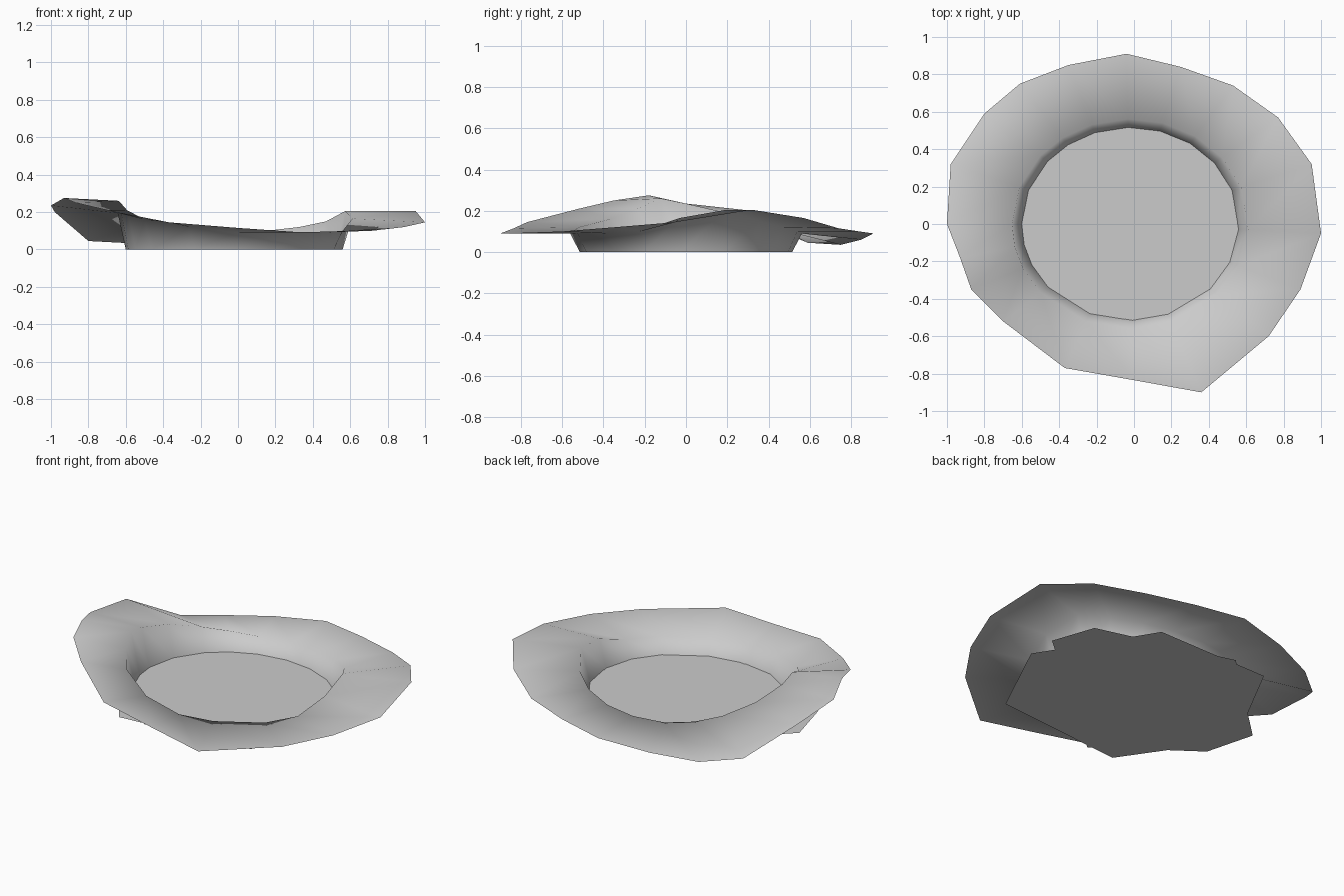
import bpy
import bmesh
from math import atan2, cos, sin, radians

default_cube = bpy.data.objects.get("Cube")
if default_cube:
    bpy.data.objects.remove(default_cube, do_unlink=True)

# One plain grey for the whole piece
stone = bpy.data.materials.new("stone_grey")
stone.use_nodes = True
grey = (0.6, 0.6, 0.6, 1)
stone.diffuse_color = grey
stone.node_tree.nodes["Principled BSDF"].inputs["Base Color"].default_value = grey


def make_object(name, bm):
    """Turn a bmesh into a named object with the stone material."""
    mesh = bpy.data.meshes.new(name)
    bm.to_mesh(mesh)
    bm.free()
    mesh.materials.append(stone)
    obj = bpy.data.objects.new(name, mesh)
    bpy.context.collection.objects.link(obj)
    return obj


def bridge(bm, inner, outer):
    """Join two closed rings of vertices with upward facing quads."""
    count = len(inner)
    for i in range(count):
        j = (i + 1) % count
        bm.faces.new((inner[i], outer[i], outer[j], inner[j]))


def floor_ellipse(angle, spread):
    """Point on the oval outline of the crater floor."""
    return -0.02 + 0.58 * spread * cos(angle), 0.515 * spread * sin(angle)


# Outer lip, counter-clockwise: x, y, lip height, height at the top of the wall
lip = [
    (1, -.05, .145, .165), (.95, .32, .205, .205), (.77, .57, .165, .15),
    (.53, .74, .115, .12), (.25, .84, .1, .1), (-.04, .91, .09, .09),
    (-.35, .85, .06, .09), (-.61, .75, .035, .11), (-.8, .59, .045, .14),
    (-.98, .32, .2, .19), (-1, 0, .235, .235), (-.93, -.18, .275, .26),
    (-.87, -.35, .25, .21), (-.7, -.52, .21, .16), (-.37, -.77, .145, .12),
    (0, -.835, .115, .09), (.36, -.9, .09, .09), (.72, -.6, .1, .09),
    (.89, -.35, .12, .1),
]

# Crater rim: steep inner wall flaring out into an uneven lip
bm = bmesh.new()
wall_foot, wall_top, lip_edge = [], [], []
for x, y, lip_height, wall_height in lip:
    angle = atan2(y / 0.515, (x + 0.02) / 0.58)
    wall_foot.append(bm.verts.new((*floor_ellipse(angle, 1), 0)))
    wall_top.append(bm.verts.new((*floor_ellipse(angle, 1.09), wall_height)))
    lip_edge.append(bm.verts.new((x, y, lip_height)))
bridge(bm, wall_foot, wall_top)
bridge(bm, wall_top, lip_edge)
rim = make_object("crater_rim", bm)

# Shade the rim smoothly
bpy.ops.object.select_all(action="DESELECT")
rim.select_set(True)
bpy.context.view_layer.objects.active = rim
bpy.ops.object.shade_smooth_by_angle(angle=radians(85))


def floor_sheet(name, corners, height):
    """Flat polygon whose corners reach out below the rim."""
    bm = bmesh.new()
    bm.faces.new([bm.verts.new((x, y, height)) for x, y in corners])
    return make_object(name, bm)


# Two overlapping ground sheets
floor_sheet("lower_floor", [(.47, -.55), (.72, -.03), (.32, .62),
                            (-.43, .61), (-.77, -.04), (-.37, -.625)], 0)
floor_sheet("upper_floor", [(.72, .15), (.63, .41), (-.2, .64),
                            (-.81, .06), (-.73, -.24), (-.19, -.63)], 0.003)
